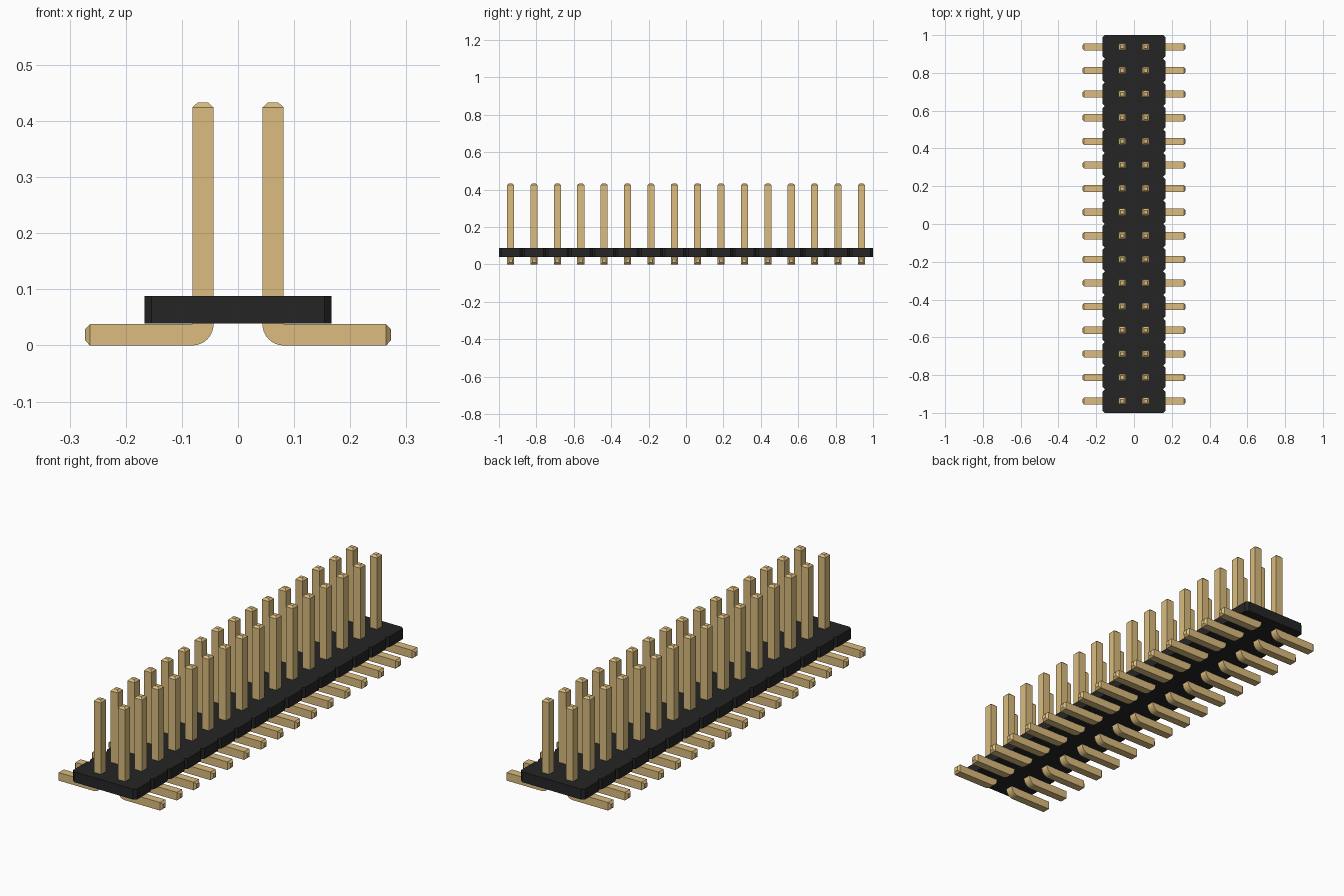
import bpy, bmesh
from math import sin, cos, pi

if "Cube" in bpy.data.objects:
    bpy.data.objects.remove(bpy.data.objects["Cube"])

ROWS = 16
PITCH = 2.0 / ROWS
FIRST_Y = -1 + PITCH / 2


def material(name, colour):
    mat = bpy.data.materials.new(name)
    mat.use_nodes = True
    mat.diffuse_color = (*colour, 1)
    mat.node_tree.nodes["Principled BSDF"].inputs["Base Color"].default_value = (*colour, 1)
    return mat


def finish(bm, name, mat):
    bmesh.ops.remove_doubles(bm, verts=bm.verts, dist=0.0001)
    bmesh.ops.recalc_face_normals(bm, faces=bm.faces)
    mesh = bpy.data.meshes.new(name)
    bm.to_mesh(mesh)
    bm.free()
    mesh.materials.append(mat)
    obj = bpy.data.objects.new(name, mesh)
    bpy.context.collection.objects.link(obj)
    return obj


gold = material("pale gold", (0.708, 0.504, 0.21))
black = material("black plastic", (0.0194, 0.0185, 0.0185))

# Housing strip: outline with a chamfered notch between neighbouring rows
HALF_X, CHAMFER = 0.167, 0.0125
BOTTOM, TOP = 0.039, 0.088
side = []
for i in range(ROWS):
    y0 = -1 + i * PITCH
    side += [(HALF_X - CHAMFER, y0), (HALF_X, y0 + CHAMFER), (HALF_X, y0 + PITCH - CHAMFER)]
side.append((HALF_X - CHAMFER, 1))
outline = side + [(-x, y) for x, y in reversed(side)]
bm = bmesh.new()
base = bm.faces.new([bm.verts.new((x, y, BOTTOM)) for x, y in outline])
up = bmesh.ops.extrude_face_region(bm, geom=[base], use_keep_orig=True)["geom"]
bmesh.ops.translate(bm, vec=(0, 0, TOP - BOTTOM),
                    verts=[v for v in up if isinstance(v, bmesh.types.BMVert)])
finish(bm, "housing", black)

# Bent pin: rings of (outer point, inner point, half width) from foot tip to top
THICK, HALF, TIP = 0.038, 0.019, 0.0095
INNER_X, OUTER_X = 0.0435, 0.0815
rings = [((0.273, TIP), (0.273, THICK - TIP), TIP), ((0.264, 0), (0.264, THICK), HALF)]
for i in range(9):
    a = pi / 2 * i / 8
    outer = (OUTER_X - THICK * sin(a), THICK - THICK * cos(a))
    rings.append((outer, (OUTER_X, THICK), HALF))
rings += [((INNER_X, 0.424), (OUTER_X, 0.424), HALF),
          ((INNER_X + TIP, 0.433), (OUTER_X - TIP, 0.433), TIP)]

bm = bmesh.new()
loops = []
for (ox, oz), (ix, iz), w in rings:
    corners = [(ox, -w, oz), (ox, w, oz), (ix, w, iz), (ix, -w, iz)]
    loops.append([bm.verts.new((x, y + FIRST_Y, z)) for x, y, z in corners])
for a, b in zip(loops, loops[1:]):
    for k in range(4):
        n = (k + 1) % 4
        bm.faces.new((a[k], a[n], b[n], b[k]))
bm.faces.new(loops[0])
bm.faces.new(loops[-1])
pins = finish(bm, "contact_pins", gold)

# Smooth the bend, keep the edges crisp
bpy.ops.object.select_all(action="DESELECT")
pins.select_set(True)
bpy.context.view_layer.objects.active = pins
bpy.ops.object.shade_smooth_by_angle(angle=pi / 6)

# Repeat along the strip and mirror to the other side
array = pins.modifiers.new("rows", "ARRAY")
array.count = ROWS
array.use_relative_offset = False
array.use_constant_offset = True
array.constant_offset_displace = (0, PITCH, 0)
mirror = pins.modifiers.new("both sides", "MIRROR")
mirror.use_mirror_merge = False
